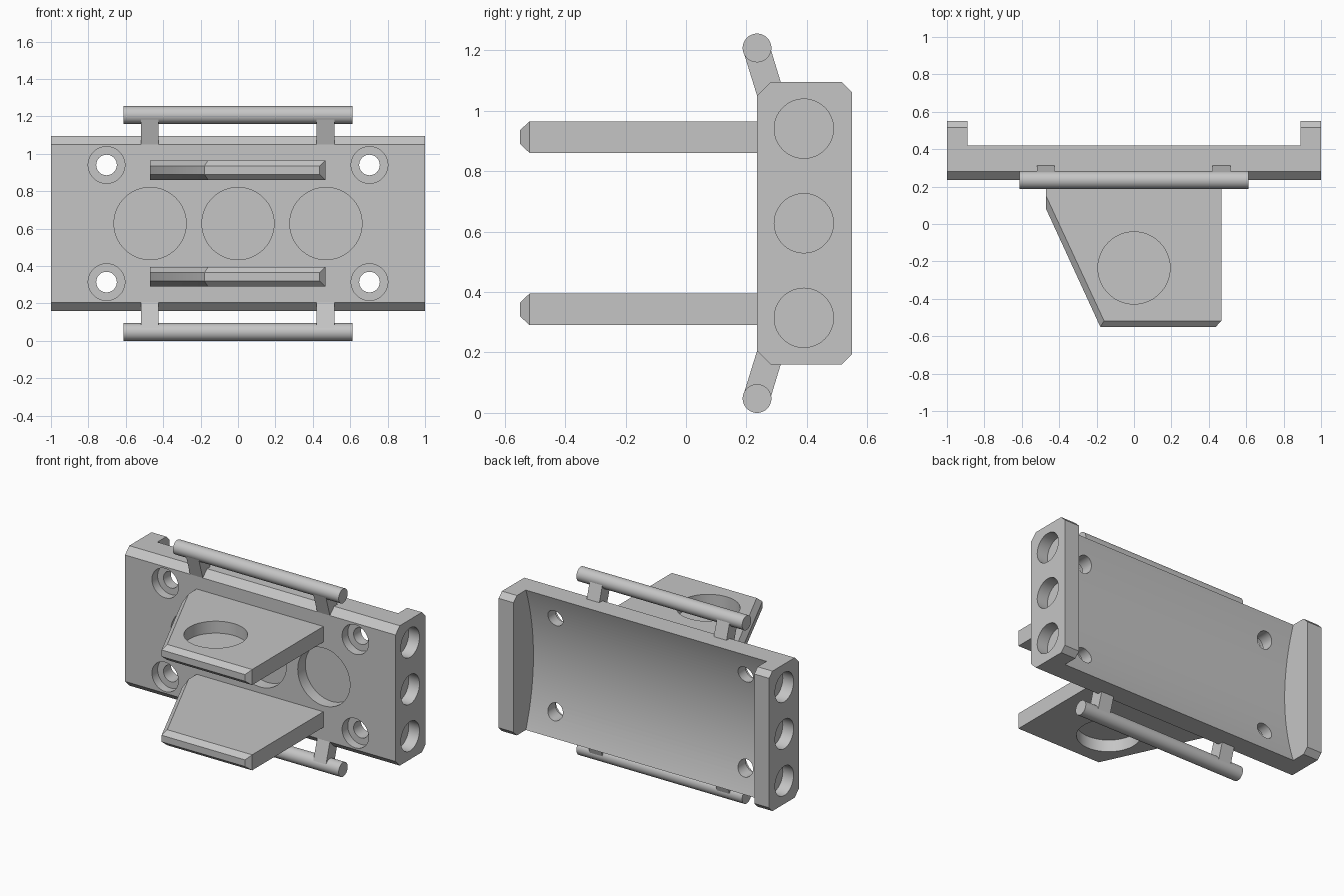
import bpy, bmesh, math
from mathutils import Matrix, Vector

if "Cube" in bpy.data.objects:
    bpy.data.objects.remove(bpy.data.objects["Cube"], do_unlink=True)

MID = 0.6275          # height of the horizontal symmetry plane
FRONT, BACK = 0.235, 0.55

grey = bpy.data.materials.new("plain_grey")
grey.use_nodes = True
grey.diffuse_color = (0.56, 0.56, 0.56, 1)
grey.node_tree.nodes["Principled BSDF"].inputs["Base Color"].default_value = (0.56, 0.56, 0.56, 1)


def make(name, bm):
    bmesh.ops.recalc_face_normals(bm, faces=bm.faces)
    mesh = bpy.data.meshes.new(name)
    bm.to_mesh(mesh)
    bm.free()
    mesh.materials.append(grey)
    ob = bpy.data.objects.new(name, mesh)
    bpy.context.collection.objects.link(ob)
    return ob


def bar(name, profile, x0, x1):
    """Extrude a (y, z) outline along x."""
    bm = bmesh.new()
    face = bm.faces.new([bm.verts.new((x0, y, z)) for y, z in profile])
    new = bmesh.ops.extrude_face_region(bm, geom=[face])["geom"]
    bmesh.ops.translate(bm, vec=(x1 - x0, 0, 0),
                        verts=[v for v in new if isinstance(v, bmesh.types.BMVert)])
    return make(name, bm)


def cylinder(name, a, b, r, sides=64):
    """Cylinder from point a to point b."""
    a, b = Vector(a), Vector(b)
    bm = bmesh.new()
    turn = (b - a).to_track_quat("Z", "Y").to_matrix().to_4x4()
    bmesh.ops.create_cone(bm, cap_ends=True, segments=sides, radius1=r, radius2=r,
                          depth=(b - a).length, matrix=Matrix.Translation((a + b) / 2) @ turn)
    return make(name, bm)


def activate(ob):
    bpy.ops.object.select_all(action="DESELECT")
    ob.select_set(True)
    bpy.context.view_layer.objects.active = ob


def cut(ob, cutter):
    mod = ob.modifiers.new("cut", "BOOLEAN")
    mod.operation, mod.solver, mod.object = "DIFFERENCE", "EXACT", cutter
    activate(ob)
    bpy.ops.object.modifier_apply(modifier=mod.name)
    bpy.data.objects.remove(cutter, do_unlink=True)


def smooth(ob):
    activate(ob)
    bpy.ops.object.shade_smooth_by_angle(angle=math.radians(25))


# Chamfered main plate
half = 0.4675
outline = [(FRONT, half - 0.045), (FRONT + 0.045, half), (BACK - 0.035, half), (BACK, half - 0.035)]
profile = [(y, MID + z) for y, z in outline] + [(y, MID - z) for y, z in reversed(outline)]
plate = bar("main_plate", profile, -1, 1)

# Concave channel in the back, leaving an ear at each end
R, floor = 1.406, 0.34
arc = []
for i in range(41):
    z = -0.5 + i / 40
    arc.append((floor + R - math.sqrt(R * R - z * z), MID + z))
cut(plate, bar("channel_cutter", arc + [(0.8, MID + 0.5), (0.8, MID - 0.5)], -0.89, 0.89))

# Three large blind recesses in the front
for x in (-0.47, 0, 0.47):
    cut(plate, cylinder("recess_cutter", (x, 0.1, MID), (x, FRONT + 0.08, MID), 0.193))

# Counterbored screw holes in the corners
for x in (-0.703, 0.703):
    for z in (MID - 0.313, MID + 0.313):
        cut(plate, cylinder("bore_cutter", (x, 0.1, z), (x, FRONT + 0.06, z), 0.098))
        cut(plate, cylinder("screw_cutter", (x, 0.1, z), (x, 0.7, z), 0.055, 48))

# Three blind holes in each end
for side in (-1, 1):
    for z in (MID - 0.313, MID, MID + 0.313):
        cut(plate, cylinder("end_cutter", (side * 0.92, 0.39, z), (side * 1.1, 0.39, z), 0.098))
smooth(plate)

# Outlines of a shelf: at its flat faces, and at its chamfered rim
FACE = [(-0.47, 0.245), (-0.47, 0.15), (-0.16, -0.518), (0.467, -0.518), (0.467, 0.245)]
RIM = [(-0.47, 0.08), (-0.18, -0.55), (0.437, -0.55)]

for label, s in (("upper", 1), ("lower", -1)):
    # Shelf with a blind round recess on its outer face
    zc = MID + s * 0.285
    bm = bmesh.new()
    for pts, h in ((FACE, 0.052), (RIM, 0.022)):
        for x, y in pts:
            for k in (-h, h):
                bm.verts.new((x, y, zc + k))
    bmesh.ops.convex_hull(bm, input=bm.verts)
    bmesh.ops.dissolve_limit(bm, angle_limit=0.01, verts=bm.verts, edges=bm.edges)
    shelf = make(label + "_shelf", bm)
    cut(shelf, cylinder("shelf_cutter", (0, -0.235, zc - s * 0.028), (0, -0.235, zc + s * 0.2), 0.193))
    smooth(shelf)

    # Rail and its two slanted struts
    zr = MID + s * 0.58
    smooth(cylinder(label + "_rail", (-0.613, FRONT, zr), (0.613, FRONT, zr), 0.0475))
    strut = [(0.19, 0.568), (FRONT, 0.4225), (0.29, 0.40), (0.327, 0.4225), (0.28, 0.577)]
    for side, x in (("right", -0.472), ("left", 0.468)):
        bar(f"{label}_{side}_strut", [(y, MID + s * z) for y, z in strut], x - 0.047, x + 0.047)
